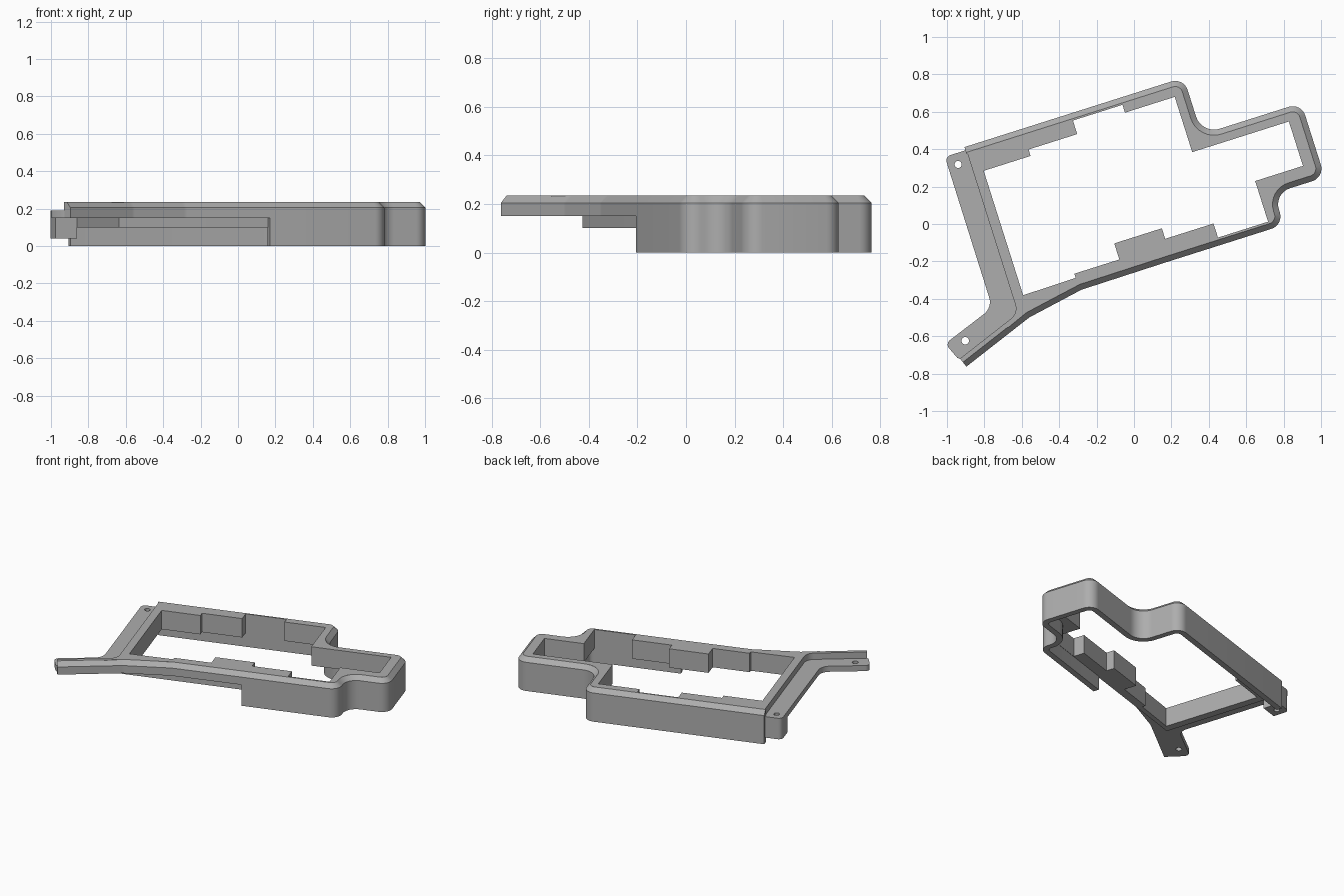
import bpy, bmesh, math
from mathutils import Vector, Matrix

if "Cube" in bpy.data.objects:
    bpy.data.objects.remove(bpy.data.objects["Cube"], do_unlink=True)

TURN = Matrix.Rotation(math.radians(17.6), 4, 'Z')  # the frame sits skewed on the ground
TOP, EDGE = 0.235, 0.205

grey = bpy.data.materials.new("plain_grey")
grey.use_nodes = True
grey.diffuse_color = (0.42, 0.42, 0.42, 1)
grey.node_tree.nodes["Principled BSDF"].inputs["Base Color"].default_value = (0.42, 0.42, 0.42, 1)


def rounded(points, closed=True, steps=8):
    """Turn (x, y, radius) corners into a filleted outline."""
    out = []
    for i, p in enumerate(points):
        c = Vector(p[:2])
        r = p[2] if len(p) > 2 else 0
        if r == 0 or (not closed and i in (0, len(points) - 1)):
            out.append(c)
            continue
        a = (Vector(points[i - 1][:2]) - c).normalized()
        b = (Vector(points[(i + 1) % len(points)][:2]) - c).normalized()
        half = a.angle(b) / 2
        centre = c + (a + b).normalized() * (r / math.sin(half))
        start = c + a * (r / math.tan(half)) - centre
        end = c + b * (r / math.tan(half)) - centre
        sweep = start.angle_signed(end)
        for k in range(steps + 1):
            t = -sweep * k / steps
            out.append(centre + Vector((start.x * math.cos(t) - start.y * math.sin(t),
                                        start.x * math.sin(t) + start.y * math.cos(t))))
    return out


def circle(x, y, r, n=20):
    return [Vector((x + r * math.cos(k * math.tau / n), y + r * math.sin(k * math.tau / n)))
            for k in range(n)]


def finish(name, mesh):
    mesh.transform(TURN)
    mesh.materials.clear()
    mesh.materials.append(grey)
    obj = bpy.data.objects.new(name, mesh)
    bpy.context.collection.objects.link(obj)
    bpy.ops.object.select_all(action='DESELECT')
    obj.select_set(True)
    bpy.context.view_layer.objects.active = obj
    bpy.ops.object.shade_smooth_by_angle(angle=math.radians(30))
    return obj


def plate(name, outlines, z0, z1):
    """Extrude an outline, with any further outlines cut out as holes."""
    curve = bpy.data.curves.new(name, 'CURVE')
    curve.dimensions = '2D'
    curve.fill_mode = 'BOTH'
    curve.extrude = (z1 - z0) / 2
    for line in outlines:
        spline = curve.splines.new('POLY')
        spline.points.add(len(line) - 1)
        for point, co in zip(spline.points, line):
            point.co = (co.x, co.y, 0, 1)
        spline.use_cyclic_u = True
    temp = bpy.data.objects.new(name + "_curve", curve)
    bpy.context.collection.objects.link(temp)
    bpy.context.view_layer.update()
    mesh = bpy.data.meshes.new_from_object(temp.evaluated_get(bpy.context.evaluated_depsgraph_get()))
    bpy.data.objects.remove(temp, do_unlink=True)
    mesh.transform(Matrix.Translation((0, 0, (z0 + z1) / 2)))
    bm = bmesh.new()
    bm.from_mesh(mesh)
    bmesh.ops.remove_doubles(bm, verts=bm.verts, dist=0.0001)
    bmesh.ops.recalc_face_normals(bm, faces=bm.faces)
    bm.to_mesh(mesh)
    bm.free()
    return finish(name, mesh)


def wall(name, path, depth, z0):
    """Sweep a wall with a chamfered outer top edge along an open path."""
    profile = [(0, z0), (0, EDGE), (0.03, TOP), (depth, TOP), (depth, z0)]
    bm = bmesh.new()
    rings = []
    for i, p in enumerate(path):
        sides = []
        for a, b in ((i - 1, i), (i, i + 1)):
            if a >= 0 and b < len(path):
                d = (path[b] - path[a]).normalized()
                sides.append(Vector((d.y, -d.x)))
        n = sum(sides, Vector((0, 0))).normalized()
        n = n / n.dot(sides[0])
        rings.append([bm.verts.new((p.x + n.x * d, p.y + n.y * d, z)) for d, z in profile])
    count = len(profile)
    for r, s in zip(rings, rings[1:]):
        for k in range(count):
            m = (k + 1) % count
            bm.faces.new((r[k], r[m], s[m], s[k]))
    bm.faces.new(rings[0])
    bm.faces.new(rings[-1])
    bmesh.ops.recalc_face_normals(bm, faces=bm.faces)
    mesh = bpy.data.meshes.new(name)
    bm.to_mesh(mesh)
    bm.free()
    return finish(name, mesh)


# Tall outer wall: back, stepped end and half of the front
wall("outer_wall", rounded([
    (-0.74, 0.666), (0.49, 0.666, 0.07), (0.49, 0.347, 0.1), (1.048, 0.347, 0.07),
    (1.048, -0.07, 0.07), (0.762, -0.07, 0.09), (0.762, -0.247, 0.07), (0.10, -0.247)],
    closed=False), 0.04, 0)

# Shallow front wall running out into the diagonal arm
wall("front_arm", rounded([
    (0.10, -0.247), (-0.374, -0.25, 0.1), (-0.685, -0.307, 0.1), (-1.085, -0.456)],
    closed=False), 0.055, 0.15)

# Inner frame with its stepped opening
frame_outline = rounded([
    (-0.735, 0.636), (0.46, 0.636, 0.04), (0.46, 0.317, 0.13), (1.018, 0.317, 0.04),
    (1.018, -0.04, 0.04), (0.732, -0.04, 0.12), (0.732, -0.215, 0.04), (-0.735, -0.215)])
opening = rounded([
    (-0.68, 0.514), (-0.417, 0.514), (-0.417, 0.55), (-0.144, 0.55), (-0.144, 0.63),
    (0.134, 0.63), (0.134, 0.582), (0.413, 0.582), (0.413, 0.272), (0.955, 0.272),
    (0.955, 0.023), (0.687, 0.023), (0.687, -0.205), (0.406, -0.205), (0.406, -0.126),
    (0.135, -0.126), (0.135, -0.067), (-0.132, -0.067), (-0.132, -0.157),
    (-0.384, -0.157), (-0.384, -0.18), (-0.68, -0.184)])
plate("inner_frame", [frame_outline, opening], 0.10, TOP)

# Raised web where the side bar meets the arm
plate("arm_web", [rounded([
    (-0.735, -0.19), (-0.735, -0.267, 0.07), (-0.82, -0.299), (-0.81, -0.325),
    (-0.685, -0.275), (-0.4, -0.225), (-0.4, -0.19)])], 0.15, TOP)

# Low mounting strap along the side, with a screw hole at each end
back_hole = circle(-0.80, 0.588, 0.019)
plate("mounting_strap", [rounded([
    (-0.72, 0.648), (-0.855, 0.648, 0.03), (-0.857, -0.197, 0.08), (-1.156, -0.305, 0.03),
    (-1.117, -0.396), (-1.08, -0.43), (-0.70, -0.285), (-0.70, -0.2)]),
    back_hole, circle(-1.049, -0.322, 0.02)], 0.15, 0.19)

# Deep boss under the back screw hole
plate("back_boss", [rounded([
    (-0.735, 0.648), (-0.855, 0.648, 0.03), (-0.855, 0.53), (-0.735, 0.53)]),
    back_hole], 0.04, 0.19)
